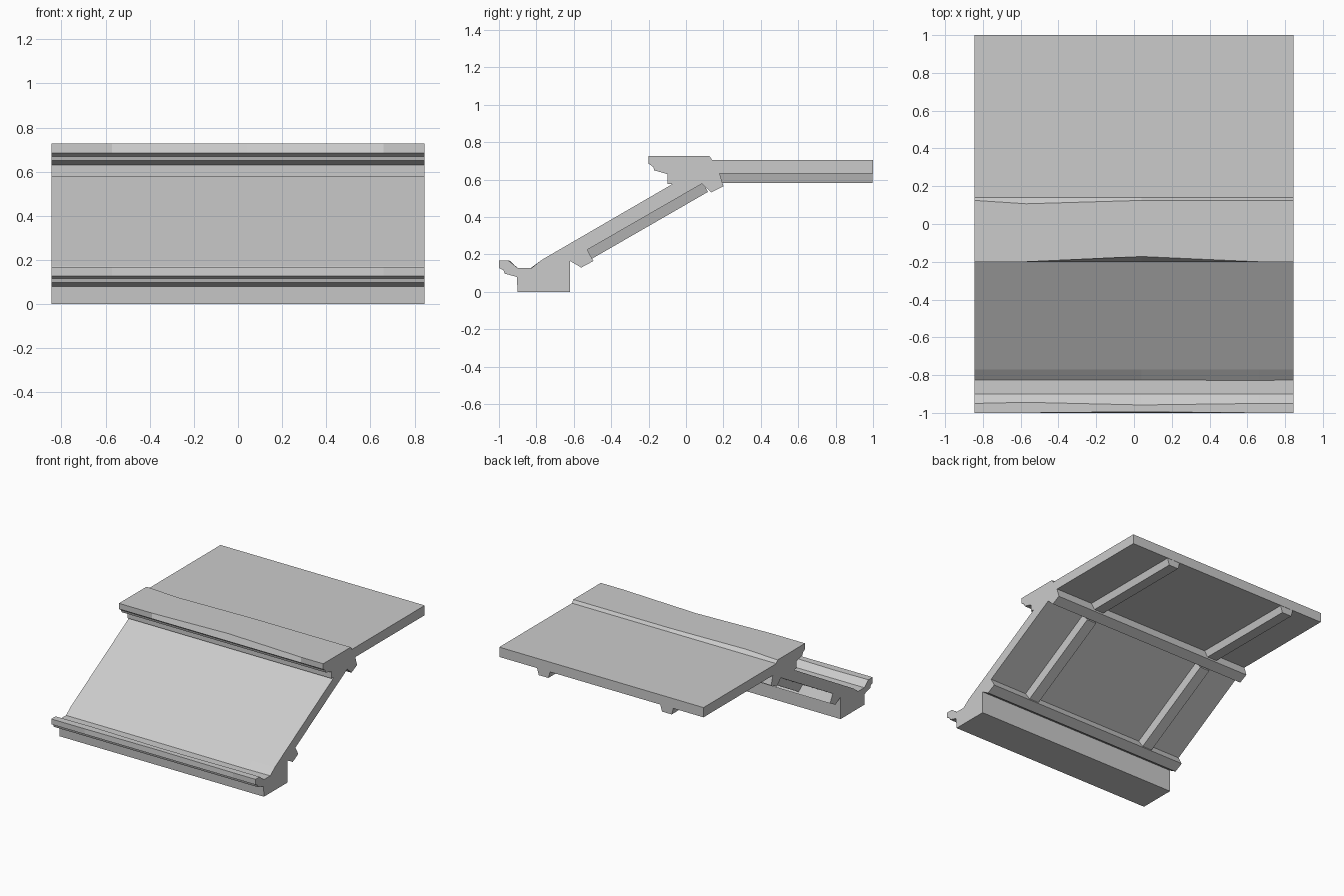
import bpy, bmesh
from mathutils import Vector

if "Cube" in bpy.data.objects:
    bpy.data.objects.remove(bpy.data.objects["Cube"])

HALF = 0.845
# Stations along the length; the inner ones let worn edges wander slightly
STATIONS = [-HALF, -0.57, 0.04, 0.66, HALF]


def make_object(name, bm):
    bmesh.ops.recalc_face_normals(bm, faces=bm.faces)
    mesh = bpy.data.meshes.new(name)
    bm.to_mesh(mesh)
    bm.free()
    obj = bpy.data.objects.new(name, mesh)
    bpy.context.collection.objects.link(obj)
    return obj


def loft(name, rings):
    """Bridge matching closed rings and cap both ends."""
    bm = bmesh.new()
    loops = [[bm.verts.new(p) for p in ring] for ring in rings]
    n = len(loops[0])
    for a, b in zip(loops, loops[1:]):
        for i in range(n):
            j = (i + 1) % n
            bm.faces.new((a[i], a[j], b[j], b[i]))
    bm.faces.new(loops[0])
    bm.faces.new(loops[-1])
    return make_object(name, bm)


# Side profile (y, z): lower cornice, slope, upper cornice and flat roof
profile = [
    # lower cornice front
    (-0.90, 0.0), (-0.905, 0.08), (-0.97, 0.098), (-0.975, 0.115),
    (-1.0, 0.128), (-1.0, 0.168), (-0.95, 0.168), (-0.90, 0.128),
    (-0.825, 0.128), (-0.77, 0.172),
    # slope top and upper cornice
    (-0.07, 0.578), (-0.10, 0.578), (-0.10, 0.63), (-0.17, 0.65),
    (-0.175, 0.668), (-0.20, 0.685), (-0.20, 0.727), (0.125, 0.727),
    # flat roof
    (0.14, 0.705), (1.0, 0.705), (1.0, 0.632), (0.18, 0.632),
    # upper block, slope underside, lower block
    (0.20, 0.565), (0.135, 0.532), (0.085, 0.578), (-0.528, 0.225),
    (-0.495, 0.165), (-0.56, 0.13), (-0.62, 0.165), (-0.62, 0.0),
]

# Worn spots: (station, profile point) -> shift in y
worn = {(1, 17): -0.018, (2, 16): 0.028, (2, 5): 0.006, (1, 6): 0.006,
        (2, 6): -0.008, (3, 8): -0.004}
rings = [[(x, y + worn.get((s, i), 0), z) for i, (y, z) in enumerate(profile)]
         for s, x in enumerate(STATIONS)]
loft("roof_shell", rings)


# Tapered beams hanging under the slope and under the flat roof
def beam(name, x, start, end, drop):
    rings = []
    for y, z in (start, end):
        dy, dz = drop
        rings.append([Vector((x - 0.055, y, z)), Vector((x + 0.055, y, z)),
                      Vector((x + 0.04, y + dy, z + dz)),
                      Vector((x - 0.04, y + dy, z + dz))])
    loft(name, rings)


for side, x in (("right", 0.48), ("left", -0.54)):
    beam("slope_beam_" + side, x, (-0.535, 0.222), (0.09, 0.582), (0.028, -0.047))
    beam("flat_beam_" + side, x, (0.17, 0.634), (0.998, 0.634), (0.0, -0.052))
